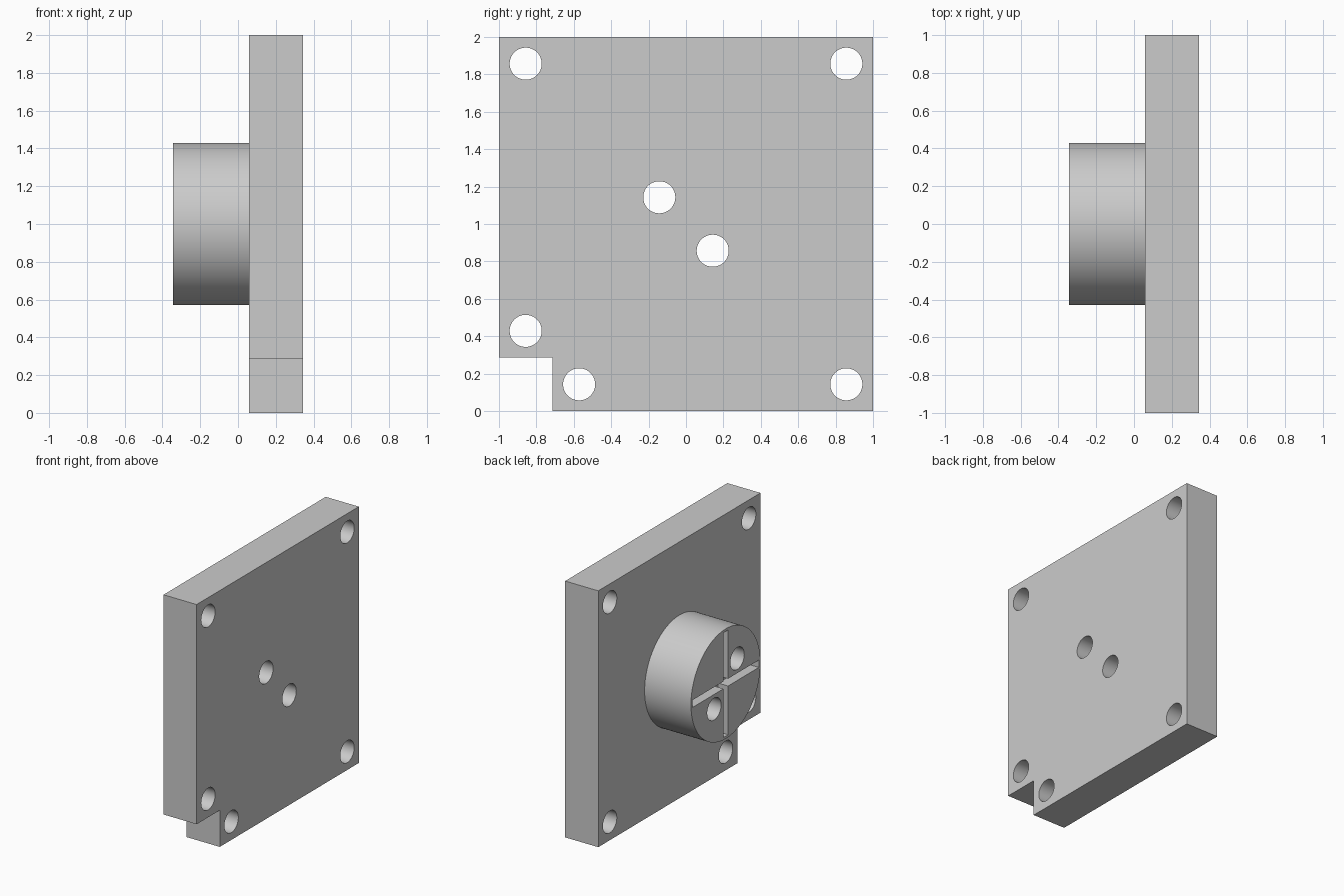
import bpy, bmesh, math
from mathutils import Matrix, Vector

cube = bpy.data.objects.get("Cube")
if cube:
    bpy.data.objects.remove(cube, do_unlink=True)

U = 2 / 70                      # one design unit; the plate is 70 units square
X_BOSS, X_SEAT, X_FACE = -12 * U, 2 * U, 12 * U

grey = bpy.data.materials.new("plain grey")
grey.use_nodes = True
COLOUR = (0.6, 0.6, 0.6, 1)
grey.diffuse_color = COLOUR
grey.node_tree.nodes["Principled BSDF"].inputs["Base Color"].default_value = COLOUR


def make_object(name, bm):
    bmesh.ops.recalc_face_normals(bm, faces=bm.faces)
    mesh = bpy.data.meshes.new(name)
    bm.to_mesh(mesh)
    bm.free()
    mesh.materials.append(grey)
    obj = bpy.data.objects.new(name, mesh)
    bpy.context.collection.objects.link(obj)
    return obj


def add_cylinder(bm, x0, x1, y, z, radius, segments):
    matrix = Matrix.Translation(((x0 + x1) / 2, y, z)) @ Matrix.Rotation(math.pi / 2, 4, 'Y')
    bmesh.ops.create_cone(bm, cap_ends=True, segments=segments, radius1=radius,
                          radius2=radius, depth=x1 - x0, matrix=matrix)


def add_box(bm, centre, size):
    bmesh.ops.create_cube(bm, size=1, matrix=Matrix.Translation(centre) @ Matrix.Diagonal((*size, 1)))


def cut(obj, cutter):
    mod = obj.modifiers.new("cut " + cutter.name, 'BOOLEAN')
    mod.operation, mod.solver, mod.object = 'DIFFERENCE', 'EXACT', cutter
    bpy.context.view_layer.objects.active = obj
    bpy.ops.object.modifier_apply(modifier=mod.name)


# Square plate with one notched lower corner
bm = bmesh.new()
outline = [(-25, 0), (35, 0), (35, 70), (-35, 70), (-35, 10), (-25, 10)]
face = bm.faces.new([bm.verts.new((X_SEAT, y * U, z * U)) for y, z in outline])
extruded = bmesh.ops.extrude_face_region(bm, geom=[face])["geom"]
bmesh.ops.translate(bm, vec=Vector((X_FACE - X_SEAT, 0, 0)),
                    verts=[v for v in extruded if isinstance(v, bmesh.types.BMVert)])
plate = make_object("mounting_plate", bm)

# Round boss on the plate
bm = bmesh.new()
add_cylinder(bm, X_BOSS, X_SEAT, 0, 1, 15 * U, 128)
boss = make_object("round_boss", bm)

# Through holes: five near the corners, two through the boss
bm = bmesh.new()
for y, z in [(-30, 65), (30, 65), (30, 5), (-30, 15), (-20, 5), (-5, 40), (5, 30)]:
    add_cylinder(bm, -0.6, 0.6, y * U, z * U, 3 * U, 64)
hole_cutter = make_object("hole_cutter", bm)

# Crossed slots in the boss end, stopping just short of the rim
slots = []
for name, size in (("level_slot_cutter", (6 * U, 28.6 * U, 2 * U)),
                   ("upright_slot_cutter", (6 * U, 2 * U, 28.6 * U))):
    bm = bmesh.new()
    add_box(bm, (X_BOSS, 0, 1), size)
    slots.append(make_object(name, bm))

cut(plate, hole_cutter)
for cutter in [hole_cutter] + slots:
    cut(boss, cutter)
for cutter in [hole_cutter] + slots:
    bpy.data.objects.remove(cutter, do_unlink=True)

# Smooth round walls, sharp rims
for obj in (plate, boss):
    bpy.ops.object.select_all(action='DESELECT')
    obj.select_set(True)
    bpy.context.view_layer.objects.active = obj
    bpy.ops.object.shade_smooth_by_angle(angle=math.radians(30))
